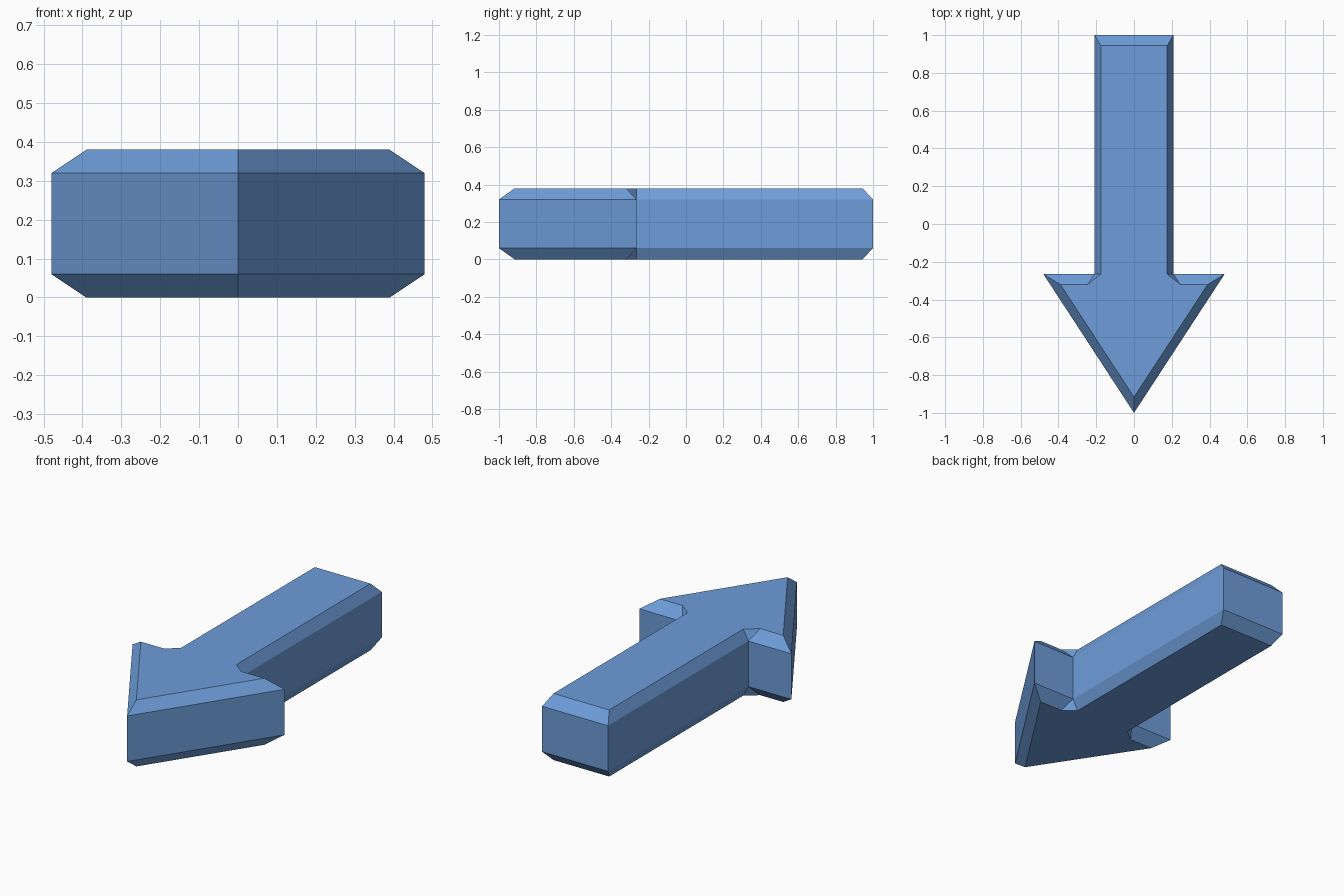
import bpy, bmesh

if "Cube" in bpy.data.objects:
    bpy.data.objects.remove(bpy.data.objects["Cube"])

# Right half of the arrow outline, tip to tail; the notch corner is doubled
# because its chamfer ends in a small triangle.
rim = [(0, -1), (0.48, -0.265), (0.208, -0.265), (0.208, -0.265), (0.208, 1)]
cap = [(0, -0.916), (0.39, -0.32), (0.245, -0.32), (0.176, -0.265), (0.176, 0.944)]


def full(half):
    """Mirror a half outline into a closed loop (tip is shared)."""
    return half + [(-x, y) for x, y in reversed(half[1:])]


# Stack of outlines: bottom face, lower rim, upper rim, top face
bm = bmesh.new()
rings = [[bm.verts.new((x, y, z)) for x, y in full(half)]
         for half, z in ((cap, 0), (rim, 0.06), (rim, 0.32), (cap, 0.38))]
for low, high in zip(rings, rings[1:]):
    for i in range(len(low)):
        j = (i + 1) % len(low)
        bm.faces.new((low[i], low[j], high[j], high[i]))
bm.faces.new(rings[-1])
bm.faces.new(rings[0][::-1])
bmesh.ops.remove_doubles(bm, verts=bm.verts, dist=0.0005)
bmesh.ops.recalc_face_normals(bm, faces=bm.faces)

mesh = bpy.data.meshes.new("arrow")
bm.to_mesh(mesh)
bm.free()

# Single blue colour
blue = bpy.data.materials.new("blue")
blue.diffuse_color = (0.155, 0.34, 0.70, 1)
blue.use_nodes = True
blue.node_tree.nodes["Principled BSDF"].inputs["Base Color"].default_value = blue.diffuse_color
mesh.materials.append(blue)
arrow = bpy.data.objects.new("arrow", mesh)
bpy.context.collection.objects.link(arrow)
